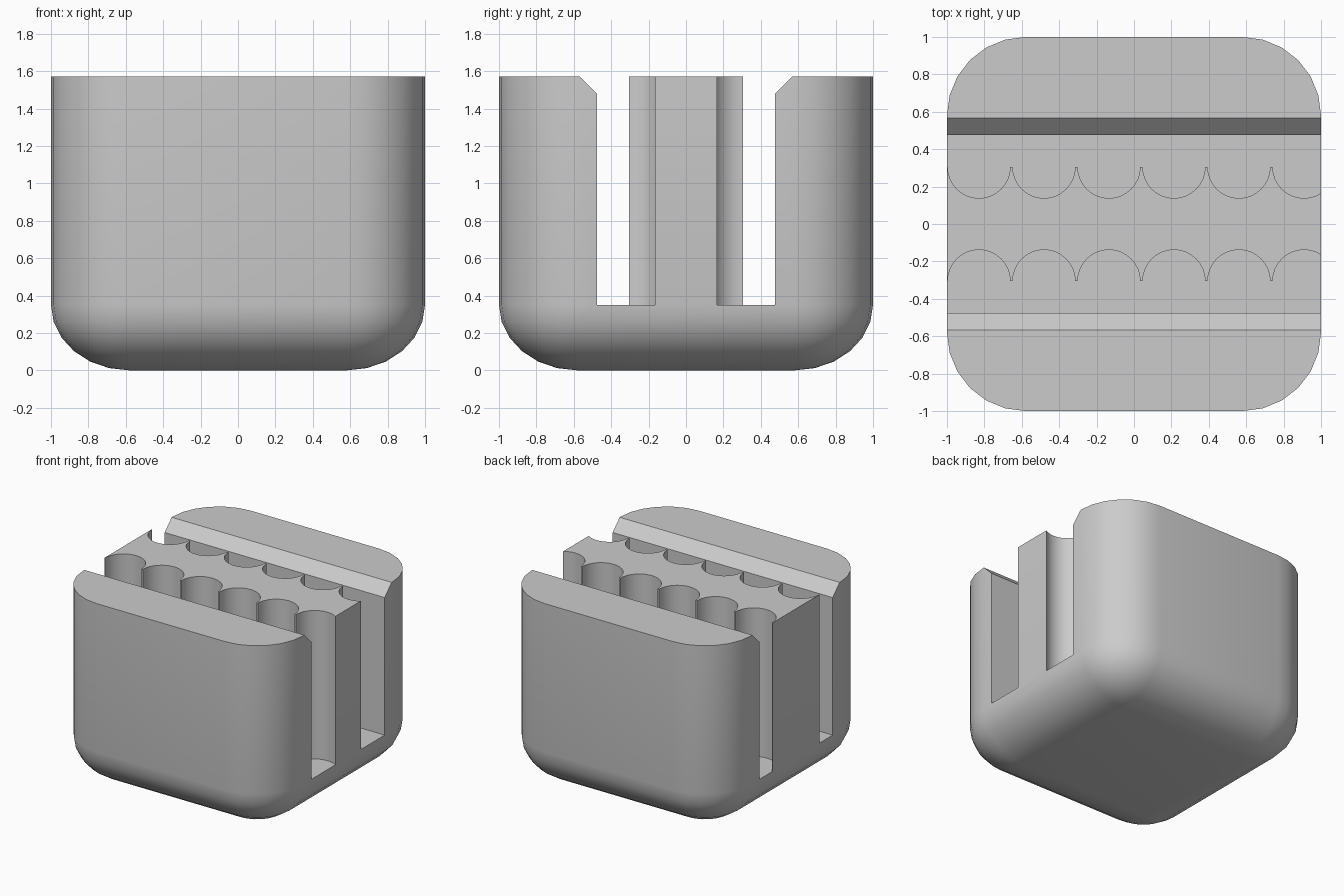
import bpy, bmesh, math
from mathutils import Vector

default = bpy.data.objects.get("Cube")
if default:
    bpy.data.objects.remove(default, do_unlink=True)

HEIGHT, FLOOR = 1.57, 0.35       # overall height, slot floor
RADIUS, CORE, STEPS = 0.42, 0.58, 6   # corner rounding
SLOT_OUT, SLOT_IN = 0.476, 0.305      # slot walls
PITCH, SCALLOP = 0.3475, 0.167        # row of round pockets

grey = bpy.data.materials.new("plain grey")
grey.use_nodes = True
colour = (0.6, 0.6, 0.6, 1)
grey.diffuse_color = colour
grey.node_tree.nodes["Principled BSDF"].inputs["Base Color"].default_value = colour


def finish(bm, name):
    bmesh.ops.remove_doubles(bm, verts=bm.verts, dist=1e-5)
    bmesh.ops.recalc_face_normals(bm, faces=bm.faces)
    mesh = bpy.data.meshes.new(name)
    bm.to_mesh(mesh)
    bm.free()
    mesh.materials.append(grey)
    obj = bpy.data.objects.new(name, mesh)
    bpy.context.collection.objects.link(obj)
    return obj


def prism(points, direction, name):
    bm = bmesh.new()
    face = bm.faces.new([bm.verts.new(p) for p in points])
    extruded = bmesh.ops.extrude_face_region(bm, geom=[face], use_keep_orig=True)
    moved = [v for v in extruded["geom"] if isinstance(v, bmesh.types.BMVert)]
    bmesh.ops.translate(bm, verts=moved, vec=Vector(direction))
    return finish(bm, name)


def ring(bm, radius, z):
    verts = []
    for corner, (sx, sy) in enumerate(((1, 1), (-1, 1), (-1, -1), (1, -1))):
        for k in range(STEPS + 1):
            a = math.pi / 2 * (corner + k / STEPS)
            verts.append(bm.verts.new((sx * CORE + radius * math.cos(a),
                                       sy * CORE + radius * math.sin(a), z)))
    return verts


# Block with rounded upright corners and a rounded underside
bm = bmesh.new()
rings = [ring(bm, RADIUS, HEIGHT)]
for k in range(STEPS + 1):
    t = math.pi / 2 * k / STEPS
    rings.append(ring(bm, RADIUS * math.cos(t), FLOOR * (1 - math.sin(t))))
for upper, lower in zip(rings, rings[1:]):
    for i in range(len(upper)):
        j = (i + 1) % len(upper)
        bm.faces.new((upper[i], upper[j], lower[j], lower[i]))
bm.faces.new(rings[0])
bm.faces.new(rings[-1])
body = finish(bm, "holder_block")

# Slots with a scalloped inner wall, and the chamfers on their outer lips
cutters = []
for side in (1, -1):
    plan = [(-1.2, SLOT_OUT), (-1.2, SLOT_IN)]
    for n in range(6):
        cx = -0.829 + n * PITCH
        for k in range(17):
            a = math.pi * (1 - k / 16)
            plan.append((cx + SCALLOP * math.cos(a), SLOT_IN - SCALLOP * math.sin(a)))
    plan += [(1.2, SLOT_IN), (1.2, SLOT_OUT)]
    cutters.append(prism([(x, side * y, FLOOR) for x, y in plan], (0, 0, 1.5), "slot_cutter"))
    lip = [(0.39, 1.394), (0.65, 1.653), (0.39, 1.653)]
    cutters.append(prism([(-1.2, side * y, z) for y, z in lip], (2.4, 0, 0), "chamfer_cutter"))

bpy.context.view_layer.objects.active = body
for cutter in cutters:
    cutter.hide_render = True
    cut = body.modifiers.new("cut", "BOOLEAN")
    cut.operation = "DIFFERENCE"
    cut.solver = "EXACT"
    cut.object = cutter
    bpy.ops.object.modifier_apply(modifier=cut.name)
    bpy.data.objects.remove(cutter, do_unlink=True)

# Smooth the rounded surfaces, keep the cut edges crisp
bpy.ops.object.select_all(action="DESELECT")
body.select_set(True)
bpy.ops.object.shade_smooth_by_angle(angle=math.radians(30))
